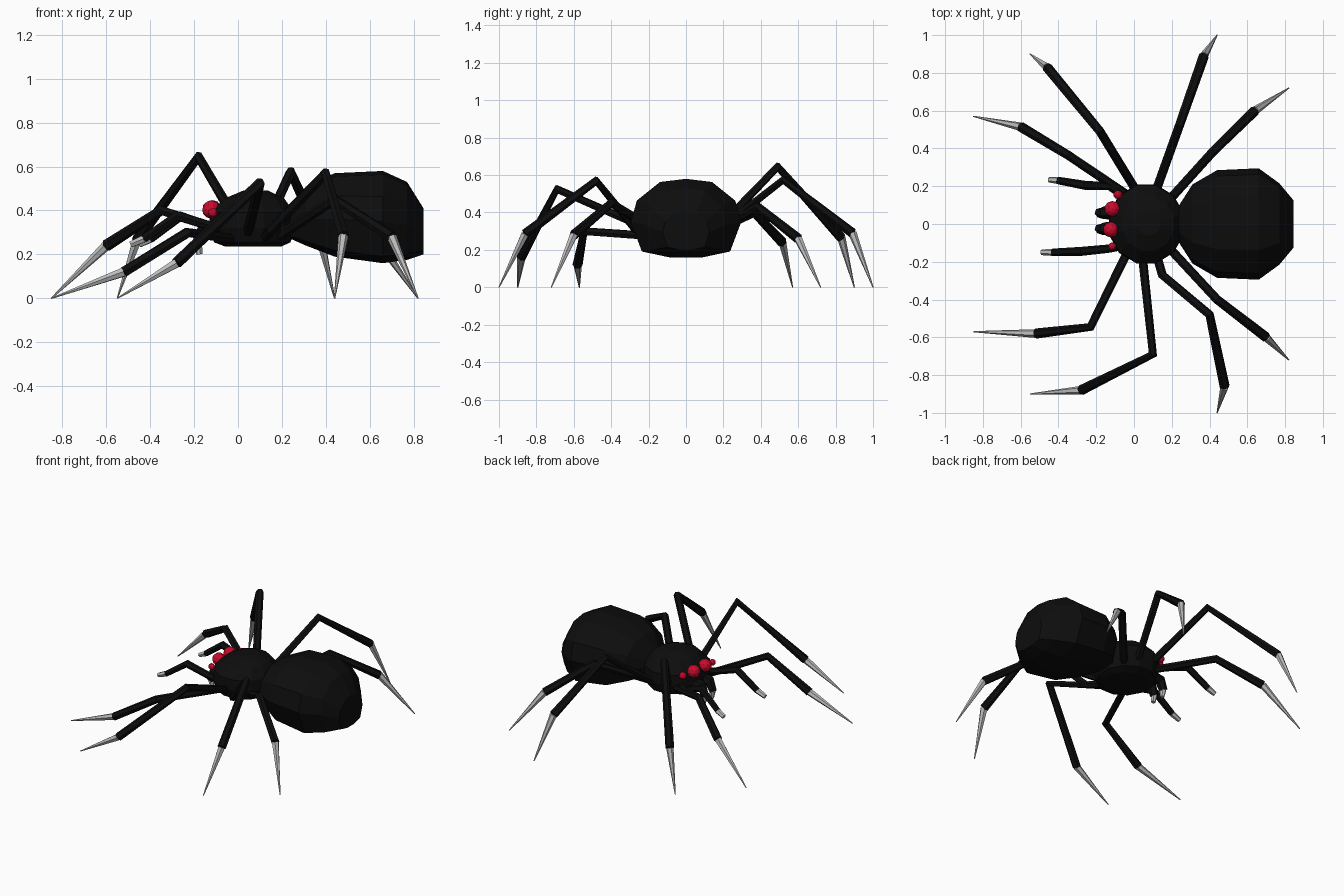
import bpy, bmesh, math
from mathutils import Vector

if "Cube" in bpy.data.objects:
    bpy.data.objects.remove(bpy.data.objects["Cube"])


def material(name, rgb):
    m = bpy.data.materials.new(name)
    m.diffuse_color = (*rgb, 1)
    m.use_nodes = True
    m.node_tree.nodes["Principled BSDF"].inputs["Base Color"].default_value = m.diffuse_color
    return m


BLACK = material("black", (0.004, 0.004, 0.004))
GREY = material("claw grey", (0.5, 0.5, 0.5))
RED = material("eye red", (0.6, 0.003, 0.025))


def finish(name, bm, mat):
    bmesh.ops.recalc_face_normals(bm, faces=bm.faces[:])
    me = bpy.data.meshes.new(name)
    bm.to_mesh(me)
    bm.free()
    me.materials.append(mat)
    ob = bpy.data.objects.new(name, me)
    bpy.context.collection.objects.link(ob)
    return ob


def loft(name, rings, mat):
    """Skin a list of equal-length rings and cap both ends."""
    bm = bmesh.new()
    rows = [[bm.verts.new(p) for p in ring] for ring in rings]
    n = len(rows[0])
    for a, b in zip(rows, rows[1:]):
        for i in range(n):
            j = (i + 1) % n
            bm.faces.new((a[i], a[j], b[j], b[i]))
    bm.faces.new(rows[0])
    bm.faces.new(rows[-1][::-1])
    return finish(name, bm, mat)


def tube(name, path, radii, mat, sides=6):
    """Tapered low-poly tube through the path points."""
    pts = [Vector(p) for p in path]
    rings = []
    for k, p in enumerate(pts):
        t = Vector()
        if k > 0:
            t += (p - pts[k - 1]).normalized()
        if k < len(pts) - 1:
            t += (pts[k + 1] - p).normalized()
        t.normalize()
        u = t.cross(Vector((0.13, 0.08, 1))).normalized()
        v = t.cross(u)
        rings.append([p + radii[k] * (u * math.cos(a) + v * math.sin(a))
                      for a in (2 * math.pi * i / sides for i in range(sides))])
    return loft(name, rings, mat)


# Abdomen: flat-bottomed section swept along x (x, half width, top, bottom)
half = [(0.47, 0.92), (0.89, 0.45), (1, -0.1), (0.8, -0.85), (0.3, -1)]
section = [(0, 1)] + half + [(-u, v) for u, v in reversed(half)]
stations = [(0.22, 0.07, 0.40, 0.28), (0.31, 0.21, 0.51, 0.24), (0.44, 0.285, 0.57, 0.19),
            (0.66, 0.295, 0.58, 0.16), (0.77, 0.215, 0.53, 0.175), (0.845, 0.125, 0.41, 0.20)]
loft("abdomen", [[(x, w * u, (t + b) / 2 + v * (t - b) / 2) for u, v in section]
                 for x, w, t, b in stations], BLACK)

# Head and chest: stacked twelve-sided rings (z, radius, centre x)
loft("head_chest", [[(c + r * math.cos(a), 1.05 * r * math.sin(a), z)
                     for a in (math.pi * (2 * i + 1) / 12 for i in range(12))]
                    for z, r, c in [(0.235, 0.13, 0.07), (0.255, 0.18, 0.065), (0.32, 0.205, 0.065),
                                    (0.39, 0.2, 0.065), (0.455, 0.14, 0.075), (0.49, 0.06, 0.08)]], BLACK)

# Legs: root, knee, ankle, tip
legs = {
    "left_leg_1": [(0.0, 0.13, 0.29), (-0.35, 0.365, 0.40), (-0.60, 0.515, 0.24), (-0.85, 0.57, 0)],
    "left_leg_2": [(0.04, 0.13, 0.27), (-0.18, 0.49, 0.645), (-0.46, 0.83, 0.265), (-0.55, 0.90, 0)],
    "left_leg_3": [(0.10, 0.13, 0.27), (0.24, 0.52, 0.575), (0.37, 0.89, 0.29), (0.44, 1.0, 0)],
    "left_leg_4": [(0.18, 0.12, 0.28), (0.42, 0.385, 0.43), (0.64, 0.60, 0.26), (0.82, 0.72, 0)],
    "right_leg_1": [(-0.02, -0.12, 0.27), (-0.23, -0.545, 0.30), (-0.52, -0.58, 0.12), (-0.85, -0.57, 0)],
    "right_leg_2": [(0.04, -0.13, 0.28), (0.10, -0.69, 0.525), (-0.28, -0.88, 0.16), (-0.55, -0.90, 0)],
    "right_leg_3": [(0.11, -0.13, 0.27), (0.15, -0.27, 0.31), (0.40, -0.48, 0.57),
                    (0.48, -0.86, 0.285), (0.44, -1.0, 0)],
    "right_leg_4": [(0.18, -0.12, 0.28), (0.44, -0.40, 0.45), (0.70, -0.60, 0.28), (0.82, -0.72, 0)],
}
for name, path in legs.items():
    tube(name, path[:-1], [0.024] * (len(path) - 2) + [0.027], BLACK)
    tube(name + "_claw", path[-2:], [0.023, 0.003], GREY)

# Feelers beside the mouth
feelers = {
    "left_feeler": [(-0.03, 0.13, 0.31), (-0.13, 0.20, 0.33), (-0.26, 0.205, 0.375),
                    (-0.40, 0.23, 0.27), (-0.45, 0.235, 0.245)],
    "right_feeler": [(-0.03, -0.11, 0.31), (-0.13, -0.13, 0.33), (-0.28, -0.145, 0.375),
                     (-0.43, -0.15, 0.27), (-0.49, -0.15, 0.245)],
}
for name, path in feelers.items():
    tube(name, path[:-1], [0.022, 0.022, 0.024, 0.02], BLACK)
    tube(name + "_tip", path[-2:], [0.019, 0.015], GREY)

# Jaws with short fangs
for side, y in (("left", 0.06), ("right", -0.025)):
    tube(side + "_jaw", [(-0.06, y, 0.32), (-0.16, y, 0.31), (-0.185, y, 0.25)],
         [0.04, 0.034, 0.026], BLACK)
    tube(side + "_fang", [(-0.183, y, 0.252), (-0.175, y, 0.20)], [0.02, 0.014], GREY)

# Eyes: faceted balls
for name, pos, r in [("left_big_eye", (-0.115, 0.08, 0.405), 0.042),
                     ("right_big_eye", (-0.122, -0.03, 0.405), 0.042),
                     ("left_small_eye", (-0.085, 0.155, 0.395), 0.024),
                     ("right_small_eye", (-0.115, -0.118, 0.39), 0.021)]:
    bm = bmesh.new()
    bmesh.ops.create_icosphere(bm, subdivisions=2, radius=r)
    finish(name, bm, RED).location = pos
